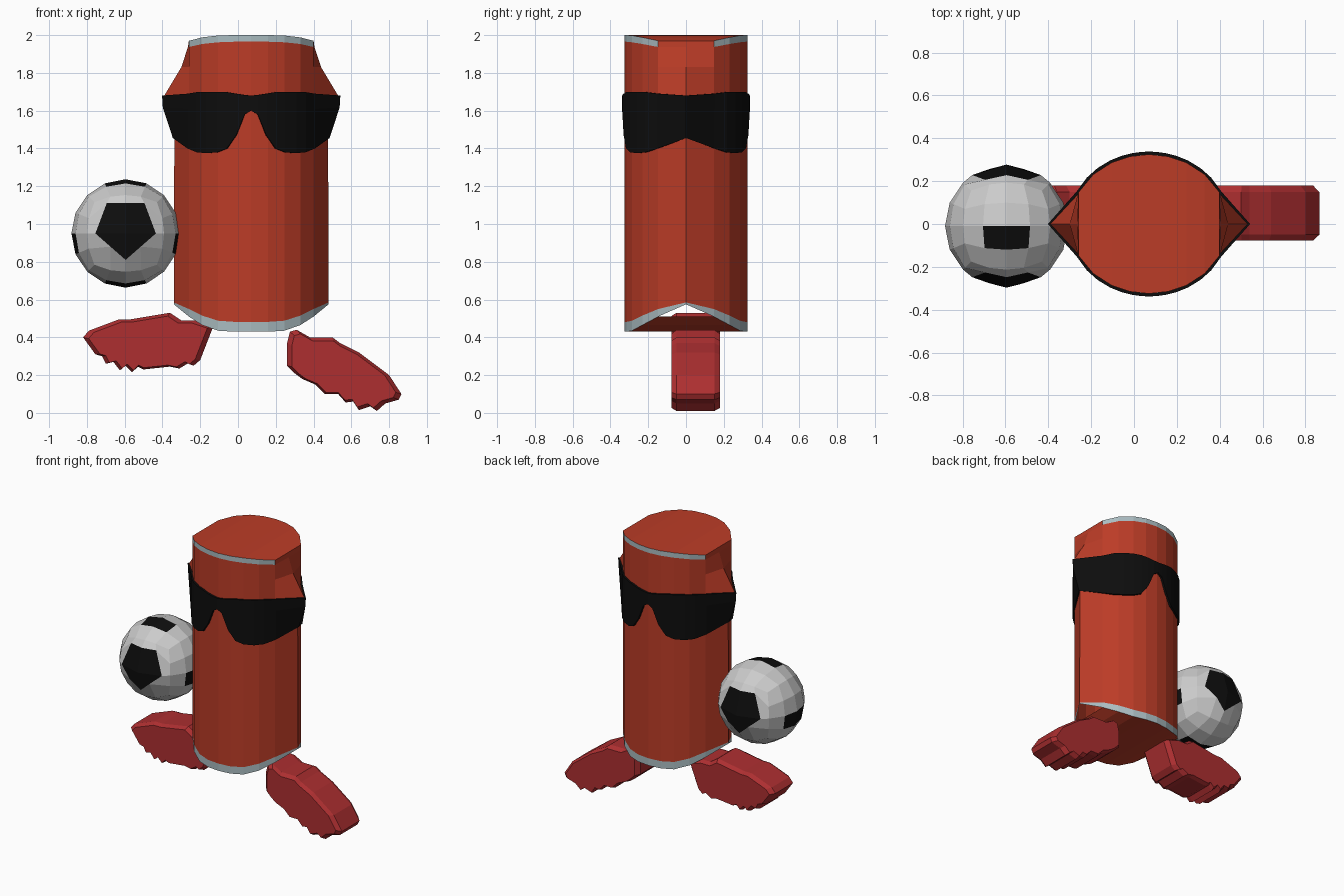
import bpy, bmesh, math
from mathutils import Vector
from itertools import product

if "Cube" in bpy.data.objects:
    bpy.data.objects.remove(bpy.data.objects["Cube"])


def mat(name, rgb):
    m = bpy.data.materials.new(name)
    m.diffuse_color = (*rgb, 1)
    m.use_nodes = True
    m.node_tree.nodes["Principled BSDF"].inputs["Base Color"].default_value = m.diffuse_color
    return m


RED = mat("can_red", (0.50, 0.045, 0.02))
SHOE = mat("shoe_red", (0.42, 0.028, 0.03))
METAL = mat("rim_metal", (0.40, 0.50, 0.53))
BLACK = mat("black", (0.004, 0.004, 0.004))
WHITE = mat("ball_white", (0.75, 0.75, 0.75))


def finish(bm, name, mats, loc=(0, 0, 0)):
    bmesh.ops.remove_doubles(bm, verts=bm.verts, dist=0.0005)
    bmesh.ops.recalc_face_normals(bm, faces=bm.faces)
    me = bpy.data.meshes.new(name)
    bm.to_mesh(me)
    bm.free()
    ob = bpy.data.objects.new(name, me)
    ob.location = loc
    for m in mats:
        me.materials.append(m)
    bpy.context.collection.objects.link(ob)
    return ob


def wrap(bm, cols, tip_x, a, b, paint=lambda c, r: 0, caps=False):
    """Quarter of a pointed oval wall, repeated in four quadrants.
    cols = (distance from centre, z rows); the last column is the pointed side."""
    n = len(cols) - 1

    def at(c, r):
        dx, zs = cols[c]
        if c == n:
            return Vector((tip_x[r], 0, zs[r]))
        return Vector((dx, b * math.sqrt(1 - (dx / a) ** 2), zs[r]))

    for sx, sy in product((1, -1), repeat=2):
        def face(points, m):
            f = bm.faces.new([bm.verts.new((p.x * sx, p.y * sy, p.z)) for p in points])
            f.material_index = m
        for c in range(n):
            for r in range(len(tip_x) - 1):
                face([at(c, r), at(c + 1, r), at(c + 1, r + 1), at(c, r + 1)], paint(c, r))
            if caps and c < n - 1:
                for r in (0, len(tip_x) - 1):
                    p, q = at(c, r), at(c + 1, r)
                    face([p, q, Vector((q.x, 0, q.z)), Vector((p.x, 0, p.z))], 0)


# Can body: pointed oval with arched metal rims and pinched sides
mid = [1.45, 1.58, 1.61, 1.68, 1.83]
ends = [(0, .43, .482, 1.965, 2.0), (.09, .43, .482, 1.965, 2.0), (.175, .435, .488, 1.962, 1.998),
        (.26, .465, .515, 1.953, 1.988), (.33, .51, .55, 1.937, 1.97), (.41, .575, .585, 1.937, 1.97)]
cols = [(e[0], [e[1], e[2], *mid, e[3], e[4]]) for e in ends]
tips = [.41, .41, .407, .435, .455, .46, .37, .335, .33]
bm = bmesh.new()
wrap(bm, cols, tips, .37, .325,
     lambda c, r: 1 if r == 0 or (r == 7 and c < 4) else 0, caps=True)
finish(bm, "can_body", [RED, METAL], (.07, 0, 0))

# Sunglasses: band that follows the can, front and back
lens = [(0, 1.68, 1.60), (.035, 1.683, 1.58), (.08, 1.69, 1.47), (.13, 1.698, 1.40),
        (.18, 1.70, 1.38), (.24, 1.70, 1.375), (.29, 1.698, 1.38), (.338, 1.69, 1.40),
        (.47, 1.68, 1.455)]
cols = [(d, [lo, lo + (hi - lo) * .72, hi]) for d, hi, lo in lens]
bm = bmesh.new()
wrap(bm, cols, [.415, .468, .472], .378, .338)
glasses = finish(bm, "sunglasses", [BLACK], (.07, 0, 0))
thick = glasses.modifiers.new("thickness", "SOLIDIFY")
thick.thickness = .015

# Ball: rounded cube of 4 x 4 patches, with black patches on every side
R = .287
PENTA = {(0, 0): (0, 0), (1, 0): (.16, 0), (1, 1): (.10, .16), (0, 1): (0, .16),
         (0, -1): (0, -.14), (1, -1): (.08, -.07)}
bm = bmesh.new()
for axis, sign in product(range(3), (1, -1)):
    def on_ball(i, j):
        if axis == 1 and max(abs(i), abs(j)) <= 1:   # front and back pentagon
            u, v = PENTA[(abs(i), j)]
            u = math.copysign(u, i)
            return Vector((u, sign * math.sqrt(R * R - u * u - v * v), v))
        u, v = math.tan(i * math.pi / 8), math.tan(j * math.pi / 8)
        p = [(sign, u, v), (u, sign, v), (u, v, sign)][axis]
        return Vector(p).normalized() * R
    for i, j in product(range(-2, 2), repeat=2):
        f = bm.faces.new([bm.verts.new(on_ball(i + p, j + q))
                          for p, q in ((0, 0), (1, 0), (1, 1), (0, 1))])
        f.material_index = int(i in (-1, 0) and (j == -1 or (axis == 1 and j == 0)))
finish(bm, "ball", [WHITE, BLACK], (-.595, -.01, .95))


# Shoes: studded side profiles given depth, with softened side edges
def shoe(name, profile):
    pts = [Vector((x, 0, z)) for x, z in profile]
    centre = sum(pts, Vector()) / len(pts)
    bm = bmesh.new()
    rings = [[bm.verts.new(centre + (p - centre) * s + Vector((0, y, 0))) for p in pts]
             for y, s in ((-.078, .91), (-.05, 1), (.15, 1), (.18, .91))]
    n = len(pts)
    for a, b in zip(rings, rings[1:]):
        for k in range(n):
            bm.faces.new((a[k], a[(k + 1) % n], b[(k + 1) % n], b[k]))
    bm.faces.new(rings[0])
    bm.faces.new(rings[-1])
    finish(bm, name, [SHOE])


shoe("left_shoe", [(-.82, .40), (-.79, .435), (-.63, .495), (-.57, .495), (-.36, .53), (-.30, .49),
                   (-.22, .49), (-.13, .46), (-.20, .28), (-.235, .25), (-.26, .265), (-.31, .235),
                   (-.36, .245), (-.50, .23), (-.53, .245), (-.56, .215), (-.595, .25),
                   (-.625, .225), (-.66, .27), (-.70, .26), (-.72, .30), (-.755, .31)])
shoe("right_shoe", [(.26, .25), (.26, .37), (.275, .43), (.31, .44), (.38, .40), (.50, .40),
                    (.54, .37), (.64, .32), (.80, .20), (.865, .10), (.85, .07), (.78, .05),
                    (.735, .01), (.70, .035), (.64, .015), (.61, .06), (.57, .055), (.53, .10),
                    (.46, .10), (.41, .15), (.34, .18), (.30, .21)])
